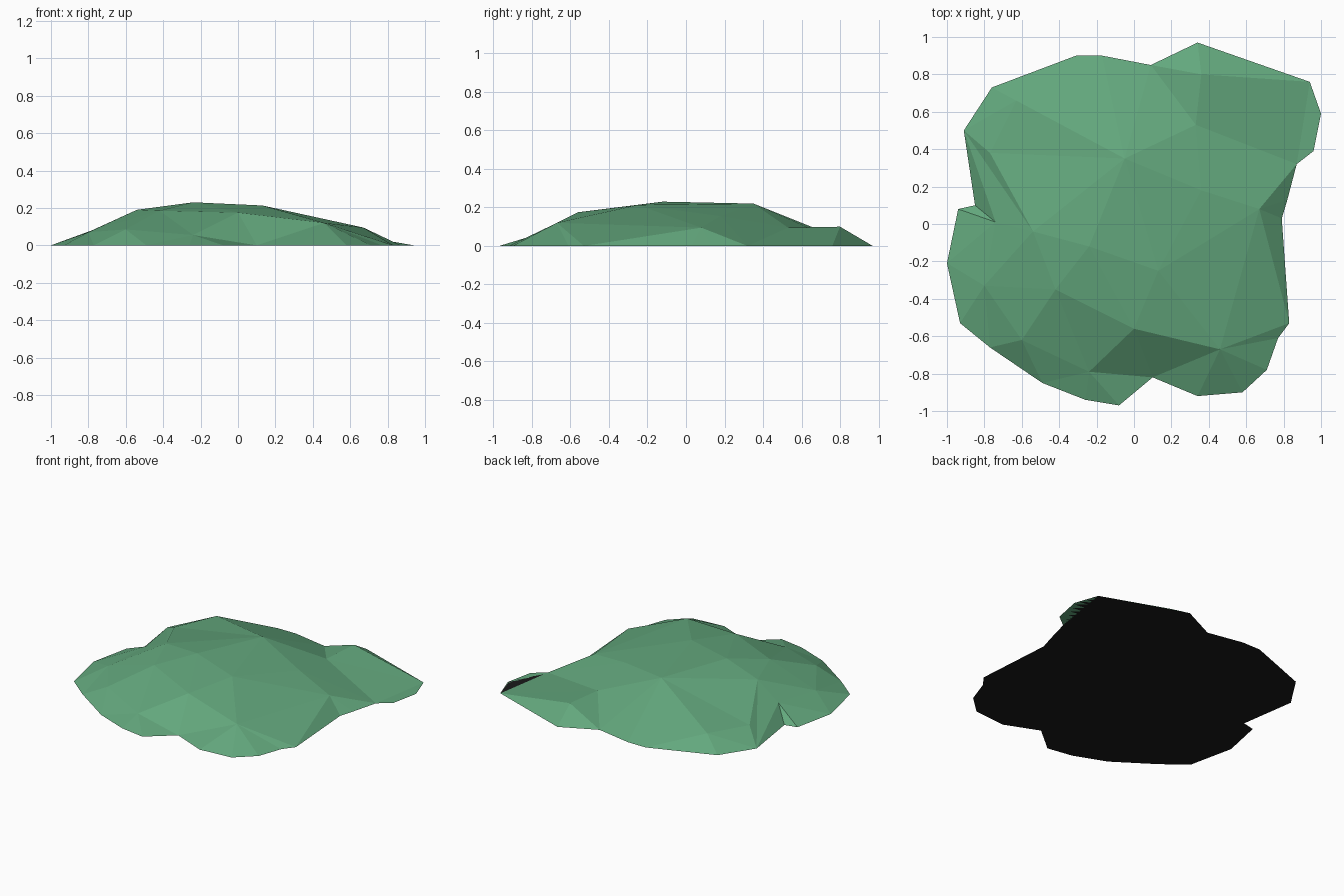
import bpy
from mathutils import Vector
from mathutils.geometry import delaunay_2d_cdt

if "Cube" in bpy.data.objects:
    bpy.data.objects.remove(bpy.data.objects["Cube"])

# Ground outline of the mound (counter-clockwise after reversing), z = 0
outline = [(-.91, .50), (-.76, .73), (-.31, .90), (-.17, .90), (.09, .85), (.34, .97),
           (.94, .76), (1.0, .59), (.96, .39), (.87, .32), (.82, .13), (.79, .03),
           (.83, -.53), (.77, -.61), (.71, -.78), (.58, -.90), (.34, -.92), (.10, -.82),
           (-.08, -.97), (-.26, -.94), (-.49, -.85), (-.77, -.66), (-.93, -.53),
           (-1.0, -.21), (-.94, .08), (-.85, .10)]
# Peaks and shoulders on top
peaks = {
    "a": (.33, .53, .095), "b": (-.05, .35, .22), "c": (.36, .80, .10),
    "d": (.36, .18, .155), "e": (.67, .08, .095), "f": (.13, -.25, .213),
    "g": (-.24, -.12, .23), "h": (-.42, -.35, .185), "i": (0, -.56, .175),
    "j": (.46, -.67, .12), "k": (-.24, -.79, .055), "l": (-.60, -.62, .085),
    "m": (-.80, -.33, .07), "n": (-.54, -.04, .19), "o": (-.74, .01, .095),
    "p": (-.77, .38, .085), "q": (-.63, .66, .095)}
# Ridges and valleys that must stay as edges (letters are peaks, numbers outline points)
ridges = "b-q b-a a-c a-4 c-5 c-6 a-9 b-d d-9 d-e d-f g-f f-i h-i h-l h-n n-g i-j i-k j-17 e-j e-12 e-9 0-o 0-n p-n m-h"

count = len(outline)
names = list(peaks)
points = [Vector(p) for p in outline] + [Vector(p[:2]) for p in peaks.values()]
heights = [0.0] * count + [p[2] for p in peaks.values()]


def index(key):
    return count + names.index(key) if key in peaks else int(key)


edges = [tuple(index(k) for k in r.split("-")) for r in ridges.split()]
border = list(reversed(range(count)))
flat, _, tris, source, _, _ = delaunay_2d_cdt(points, edges, [border], 1, 1e-5)
verts = [(v.x, v.y, heights[s[0]] if s else 0.1) for v, s in zip(flat, source)]


def material(name, colour):
    m = bpy.data.materials.new(name)
    m.diffuse_color = (*colour, 1)
    m.use_nodes = True
    m.node_tree.nodes["Principled BSDF"].inputs["Base Color"].default_value = m.diffuse_color
    return m


def add(name, verts, faces, mat):
    mesh = bpy.data.meshes.new(name)
    mesh.from_pydata(verts, [], faces)
    mesh.materials.append(mat)
    mesh.update()
    ob = bpy.data.objects.new(name, mesh)
    bpy.context.collection.objects.link(ob)
    return ob


# Faceted grassy top, all normals up
tris = [list(t) for t in tris]
for t in tris:
    p, q, r = (flat[i] for i in t[:3])
    if (q.x - p.x) * (r.y - p.y) - (q.y - p.y) * (r.x - p.x) < 0:
        t.reverse()
add("mound_top", verts, tris, material("leaf green", (.125, .39, .205)))

# Flat dark underside
add("mound_underside", [(x, y, 0) for x, y in outline], [list(range(count))],
    material("black", (.01, .01, .01)))
